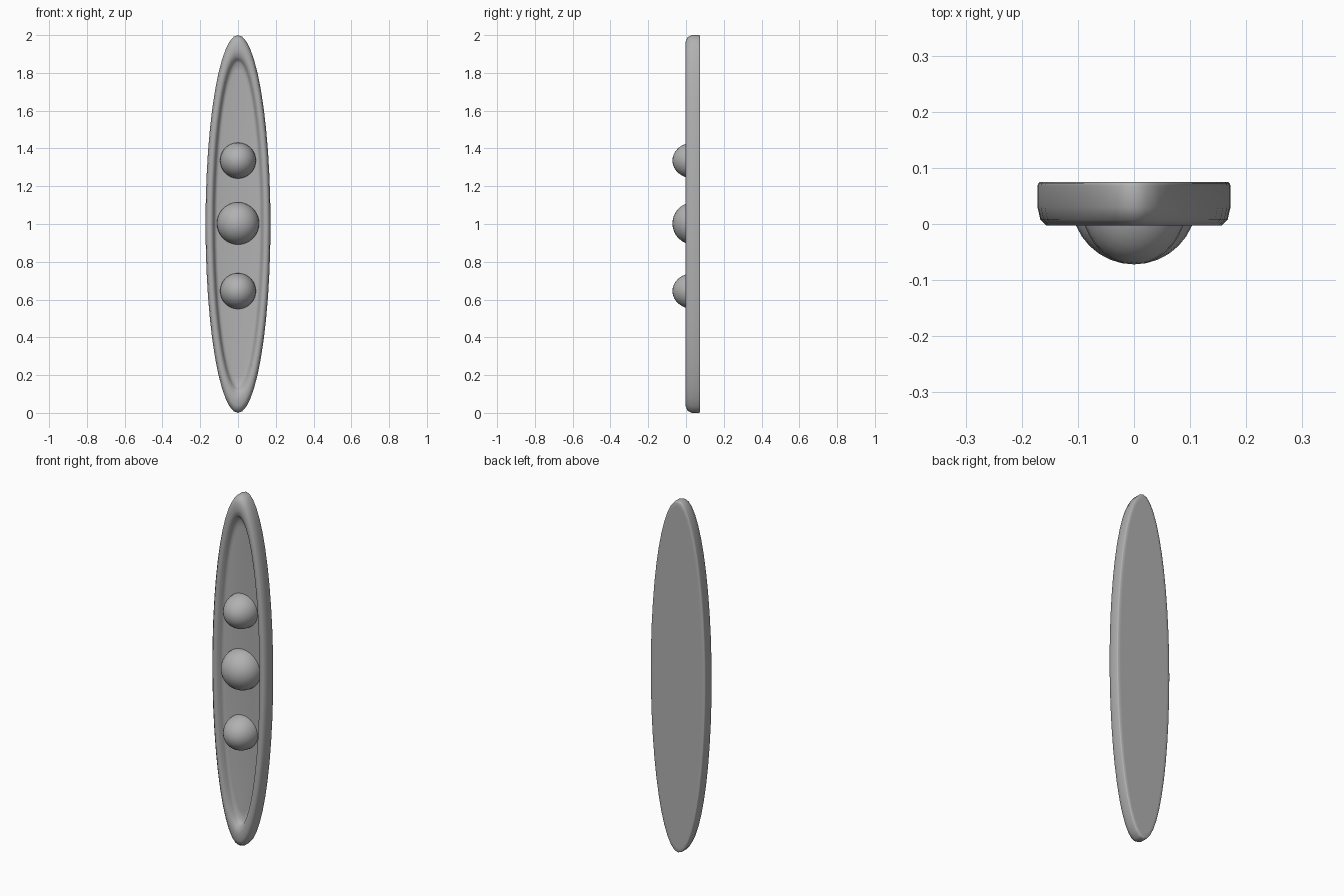
import bpy, bmesh, math

if "Cube" in bpy.data.objects:
    bpy.data.objects.remove(bpy.data.objects["Cube"])

SEG = 48
FLOOR_Y = 0.04

# Plain dark grey
grey = bpy.data.materials.new("dark_grey")
grey.diffuse_color = (0.44, 0.44, 0.44, 1)
grey.use_nodes = True
grey.node_tree.nodes["Principled BSDF"].inputs["Base Color"].default_value = grey.diffuse_color


def smooth(obj, angle):
    bpy.ops.object.select_all(action='DESELECT')
    obj.select_set(True)
    bpy.context.view_layer.objects.active = obj
    bpy.ops.object.shade_smooth_by_angle(angle=math.radians(angle))


def add_object(name, bm):
    bmesh.ops.recalc_face_normals(bm, faces=bm.faces)
    mesh = bpy.data.meshes.new(name)
    bm.to_mesh(mesh)
    bm.free()
    mesh.materials.append(grey)
    obj = bpy.data.objects.new(name, mesh)
    bpy.context.collection.objects.link(obj)
    return obj


# Pod: elliptical rings (half width, half height, y) from back to hollow floor
rings = [(0.150, 0.970, 0.075), (0.167, 0.993, 0.075), (0.1705, 0.998, 0.073),
         (0.172, 1.0, 0.068), (0.172, 1.0, 0.030),
         (0.167, 0.988, 0.008), (0.156, 0.962, -0.003), (0.143, 0.920, -0.003),
         (0.133, 0.885, 0.004), (0.126, 0.872, 0.026), (0.119, 0.855, 0.037),
         (0.108, 0.815, FLOOR_Y)]
bm = bmesh.new()
loops = []
for a, b, y in rings:
    loops.append([bm.verts.new((a * math.sin(t), y, 1 + b * math.cos(t)))
                  for t in (2 * math.pi * i / SEG for i in range(SEG))])
for l0, l1 in zip(loops, loops[1:]):
    for i in range(SEG):
        j = (i + 1) % SEG
        bm.faces.new((l0[i], l0[j], l1[j], l1[i]))
bm.faces.new(loops[0])
bm.faces.new(loops[-1])
smooth(add_object("pod", bm), 80)


# Peas: half domes resting on the hollow floor
def pea(name, z, r):
    bm = bmesh.new()
    bmesh.ops.create_uvsphere(bm, u_segments=32, v_segments=16, radius=1)
    bmesh.ops.bisect_plane(bm, geom=bm.verts[:] + bm.edges[:] + bm.faces[:],
                           plane_co=(0, 0.02, 0), plane_no=(0, 1, 0), clear_outer=True)
    for v in bm.verts:
        v.co = (v.co.x * r, FLOOR_Y + v.co.y * 0.112, z + v.co.z * r)
    smooth(add_object(name, bm), 60)


pea("pea_lower", 0.645, 0.095)
pea("pea_middle", 1.003, 0.112)
pea("pea_upper", 1.336, 0.095)
